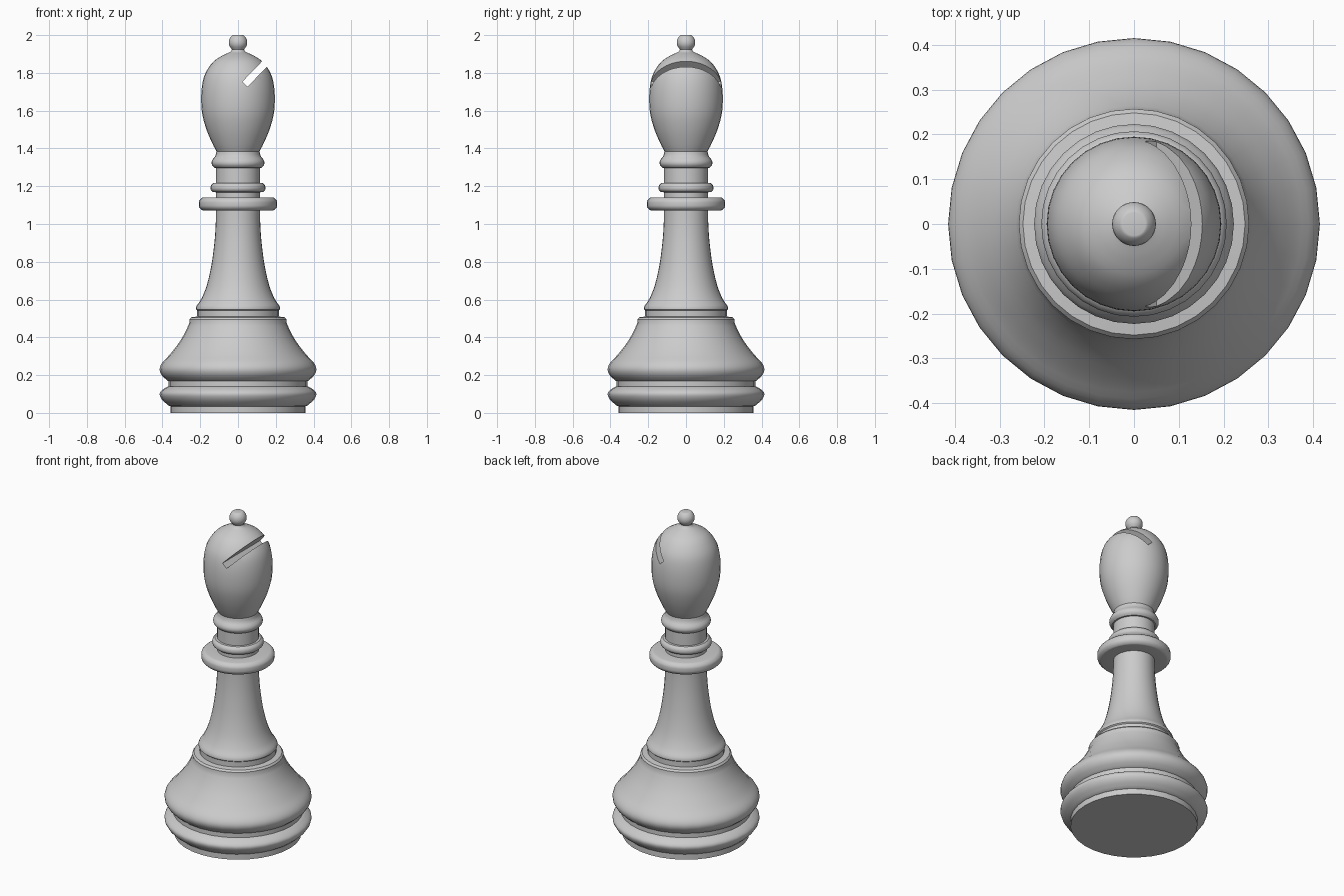
import bpy, bmesh
from math import cos, sin, pi, radians
from mathutils import Vector

if "Cube" in bpy.data.objects:
    bpy.data.objects.remove(bpy.data.objects["Cube"])

SIDES = 32


def smooth_curve(pts, steps=3):
    """Catmull-Rom curve through (radius, height) points."""
    p = [Vector(q) for q in pts]
    p = [2 * p[0] - p[1]] + p + [2 * p[-1] - p[-2]]
    out = []
    for i in range(1, len(p) - 2):
        a, b, c, d = p[i - 1:i + 3]
        for k in range(steps):
            t = k / steps
            out.append(0.5 * (2 * b + (c - a) * t + (2 * a - 5 * b + 4 * c - d) * t ** 2
                              + (3 * b - a - 3 * c + d) * t ** 3))
    return [tuple(q) for q in out] + [tuple(pts[-1])]


def finish(obj):
    bpy.ops.object.select_all(action='DESELECT')
    obj.select_set(True)
    bpy.context.view_layer.objects.active = obj
    bpy.ops.object.shade_smooth_by_angle(angle=radians(35))


def lathe(name, profile, bottom=False, top=False):
    """Turn a bottom-to-top profile around z."""
    bm = bmesh.new()
    rings = [[bm.verts.new((r * cos(2 * pi * i / SIDES), r * sin(2 * pi * i / SIDES), z))
              for i in range(SIDES)] for r, z in profile]
    for lo, hi in zip(rings, rings[1:]):
        for i in range(SIDES):
            j = (i + 1) % SIDES
            bm.faces.new((lo[i], lo[j], hi[j], hi[i]))
    if bottom:
        bm.faces.new(rings[0][::-1])
    if top:
        bm.faces.new(rings[-1])
    mesh = bpy.data.meshes.new(name)
    bm.to_mesh(mesh)
    bm.free()
    obj = bpy.data.objects.new(name, mesh)
    bpy.context.collection.objects.link(obj)
    finish(obj)
    return obj


# Foot with the lower moulding
lathe("foot", [(0.358, 0), (0.358, 0.035)]
      + smooth_curve([(0.365, 0.037), (0.40, 0.067), (0.415, 0.098), (0.403, 0.12), (0.37, 0.141)])
      + [(0.367, 0.141), (0.367, 0.168)], bottom=True)

# Bell-shaped base
lathe("bell_base", [(0.367, 0.168)]
      + smooth_curve([(0.372, 0.17), (0.402, 0.197), (0.415, 0.23), (0.402, 0.265), (0.36, 0.31),
                      (0.31, 0.375), (0.278, 0.43), (0.258, 0.475)])
      + [(0.257, 0.495), (0.248, 0.506), (0.216, 0.51)])

# Tapering stem with its lip
lathe("stem", [(0.216, 0.51), (0.216, 0.542), (0.223, 0.548), (0.223, 0.558)]
      + smooth_curve([(0.217, 0.57), (0.194, 0.605), (0.167, 0.67), (0.142, 0.775),
                      (0.125, 0.90), (0.118, 1.0), (0.117, 1.072)]))

# Wide collar
lathe("collar", [(0.117, 1.072), (0.185, 1.072)]
      + smooth_curve([(0.19, 1.073), (0.205, 1.088), (0.207, 1.106), (0.205, 1.124), (0.19, 1.139)], 2)
      + [(0.182, 1.141), (0.117, 1.141)])

# Neck with a small ring
lathe("neck", [(0.117, 1.141), (0.117, 1.168)]
      + smooth_curve([(0.132, 1.169), (0.143, 1.18), (0.145, 1.192), (0.142, 1.205), (0.13, 1.217)], 2)
      + [(0.117, 1.218), (0.117, 1.297)])

# Ring under the head
lathe("head_ring", [(0.117, 1.297)]
      + smooth_curve([(0.125, 1.298), (0.137, 1.311), (0.14, 1.326), (0.134, 1.342),
                      (0.12, 1.36), (0.114, 1.385)], 2))

# Head, with a slanted slot cut through it
head = lathe("head", smooth_curve([(0.114, 1.385), (0.135, 1.425), (0.165, 1.495), (0.188, 1.575),
                                   (0.195, 1.655), (0.19, 1.735), (0.172, 1.80), (0.13, 1.86),
                                   (0.08, 1.893), (0.045, 1.909), (0.035, 1.918)]),
             bottom=True, top=True)
slant = radians(46)
bpy.ops.mesh.primitive_cube_add(size=1, rotation=(0, -slant, 0),
                                location=(0.037 + 0.15 * cos(slant), 0, 1.74 + 0.15 * sin(slant)))
cutter = bpy.context.object
cutter.name = "slot_cutter"
cutter.scale = (0.3, 0.6, 0.038)
cutter.hide_render = True
bpy.context.view_layer.update()
cut = head.modifiers.new("slot", 'BOOLEAN')
cut.operation = 'DIFFERENCE'
cut.solver = 'EXACT'
cut.object = cutter
bpy.context.view_layer.objects.active = head
bpy.ops.object.modifier_move_to_index(modifier="slot", index=0)
bpy.ops.object.modifier_apply(modifier="slot")
bpy.data.objects.remove(cutter)
finish(head)

# Ball on top
lathe("finial", smooth_curve([(0.035, 1.918), (0.033, 1.925), (0.045, 1.942), (0.049, 1.962),
                              (0.044, 1.982), (0.032, 1.997), (0.026, 2.0)], 2), top=True)
